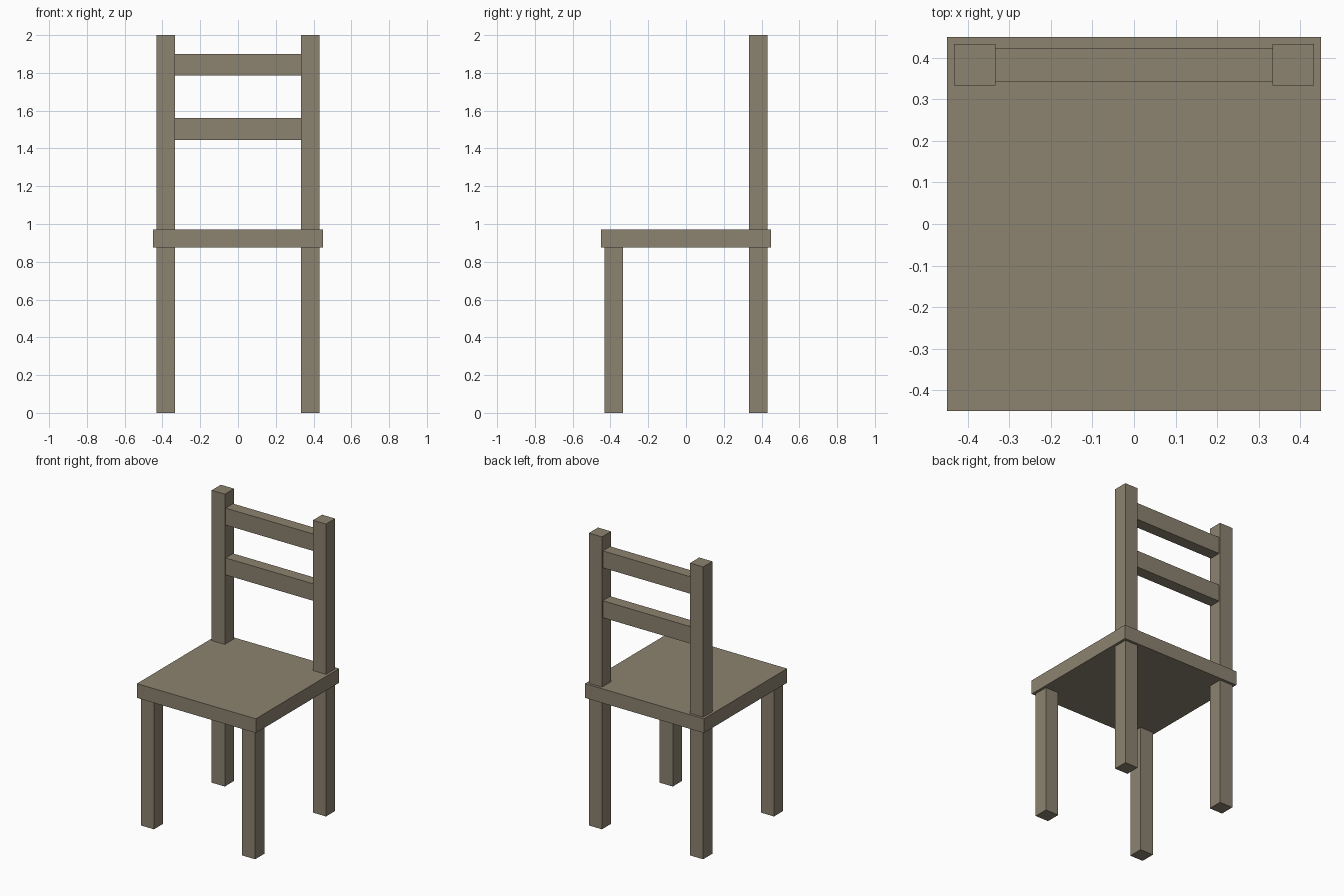
import bpy

if "Cube" in bpy.data.objects:
    bpy.data.objects.remove(bpy.data.objects["Cube"])

wood = bpy.data.materials.new("grey_brown_wood")
wood.diffuse_color = (0.262, 0.223, 0.159, 1.0)
wood.use_nodes = True
wood.node_tree.nodes["Principled BSDF"].inputs["Base Color"].default_value = wood.diffuse_color


def box(name, lo, hi):
    """Axis-aligned box between two corners."""
    bpy.ops.mesh.primitive_cube_add(size=1, location=[(a + b) / 2 for a, b in zip(lo, hi)])
    ob = bpy.context.object
    ob.name = name
    ob.scale = [b - a for a, b in zip(lo, hi)]
    bpy.ops.object.transform_apply(location=False, rotation=False, scale=True)
    ob.data.materials.append(wood)
    return ob


SEAT_LOW, SEAT_TOP = 0.875, 0.972
LEG, HALF = 0.383, 0.0495  # leg centre offset and half width

# Seat
box("seat", (-0.45, -0.45, SEAT_LOW), (0.45, 0.45, SEAT_TOP))

# Front legs stop under the seat, back posts run up to the top
for side, s in (("left", -1), ("right", 1)):
    x = s * LEG
    box("front_leg_" + side, (x - HALF, -LEG - HALF, 0), (x + HALF, -LEG + HALF, SEAT_LOW))
    box("back_post_" + side, (x - HALF, LEG - HALF, 0), (x + HALF, LEG + HALF, 2))

# Backrest slats between the posts
inner = LEG - HALF
for name, z in (("lower", 1.502), ("upper", 1.843)):
    box("back_slat_" + name, (-inner, LEG - 0.04, z - 0.058), (inner, LEG + 0.04, z + 0.058))
